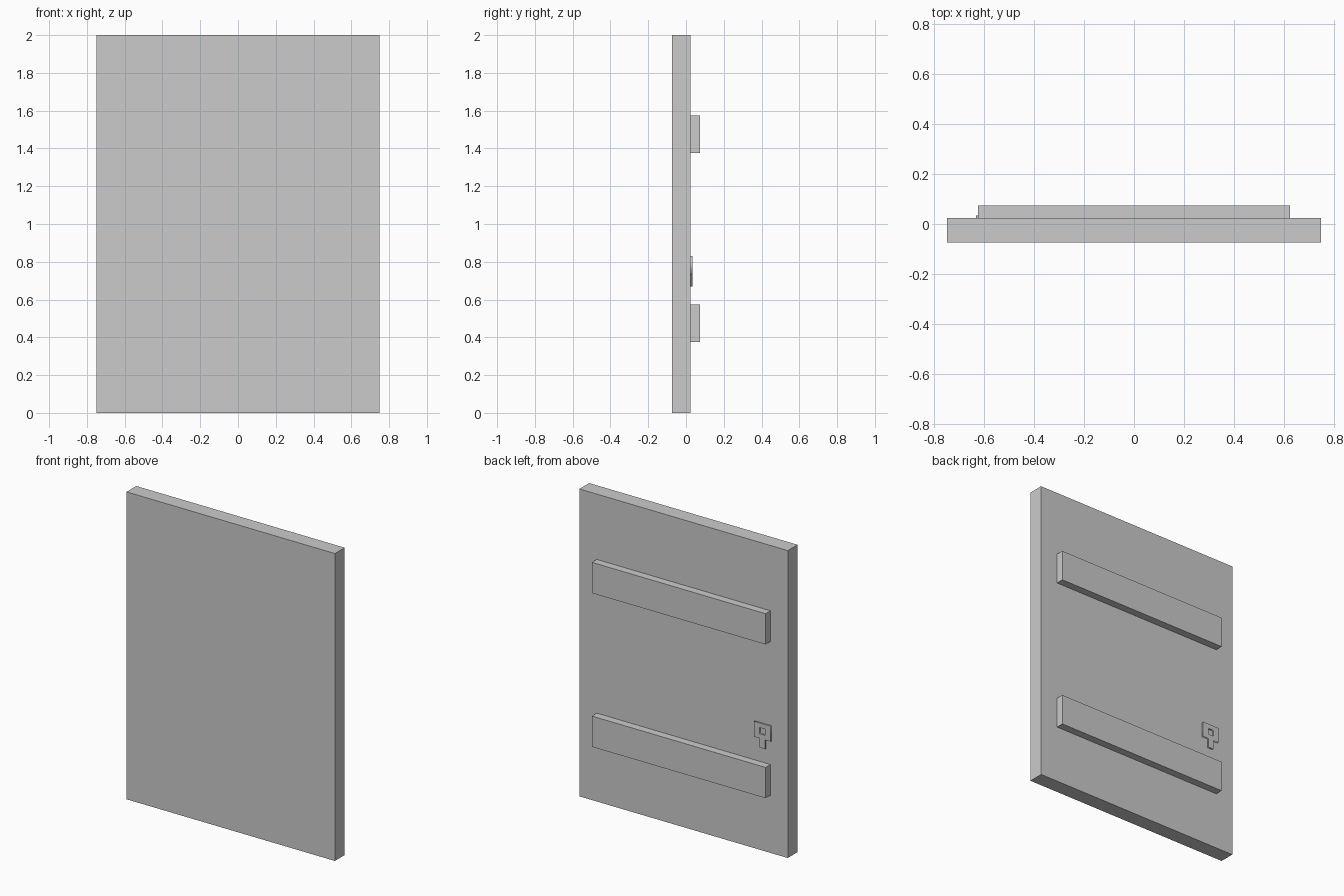
import bpy

if "Cube" in bpy.data.objects:
    bpy.data.objects.remove(bpy.data.objects["Cube"])


def box(name, x, y, z):
    """Box from (min, max) ranges on each axis."""
    bpy.ops.mesh.primitive_cube_add(
        size=1, location=[(a + b) / 2 for a, b in (x, y, z)])
    ob = bpy.context.object
    ob.name = name
    ob.scale = [b - a for a, b in (x, y, z)]
    bpy.ops.object.transform_apply(location=False, rotation=False, scale=True)
    return ob


# Door panel
box("door_panel", (-0.75, 0.75), (-0.075, 0.025), (0, 2))

# Two horizontal battens on the back
for name, z in (("lower_batten", 0.375), ("upper_batten", 1.375)):
    box(name, (-0.625, 0.625), (0.025, 0.075), (z, z + 0.2))

# Keyhole plate: square head with a stem, extruded from one outline
cx, y0, y1 = -0.574, 0.025, 0.035
outline = [(-0.06, 0.83), (0.06, 0.83), (0.06, 0.73), (0.02, 0.73),
           (0.02, 0.67), (-0.02, 0.67), (-0.02, 0.73), (-0.06, 0.73)]
hole = [(-0.02, 0.76), (0.02, 0.76), (0.02, 0.80), (-0.02, 0.80)]
curve = bpy.data.curves.new("keyhole_plate", "CURVE")
curve.dimensions = "2D"
curve.fill_mode = "BOTH"
curve.extrude = (y1 - y0) / 2
for loop in (outline, hole):
    spline = curve.splines.new("POLY")
    spline.points.add(len(loop) - 1)
    for p, (x, z) in zip(spline.points, loop):
        p.co = (x, z, 0, 1)
    spline.use_cyclic_u = True
plate = bpy.data.objects.new("keyhole_plate", curve)
plate.location = (cx, (y0 + y1) / 2, 0)
plate.rotation_euler.x = 1.5707963
bpy.context.collection.objects.link(plate)
